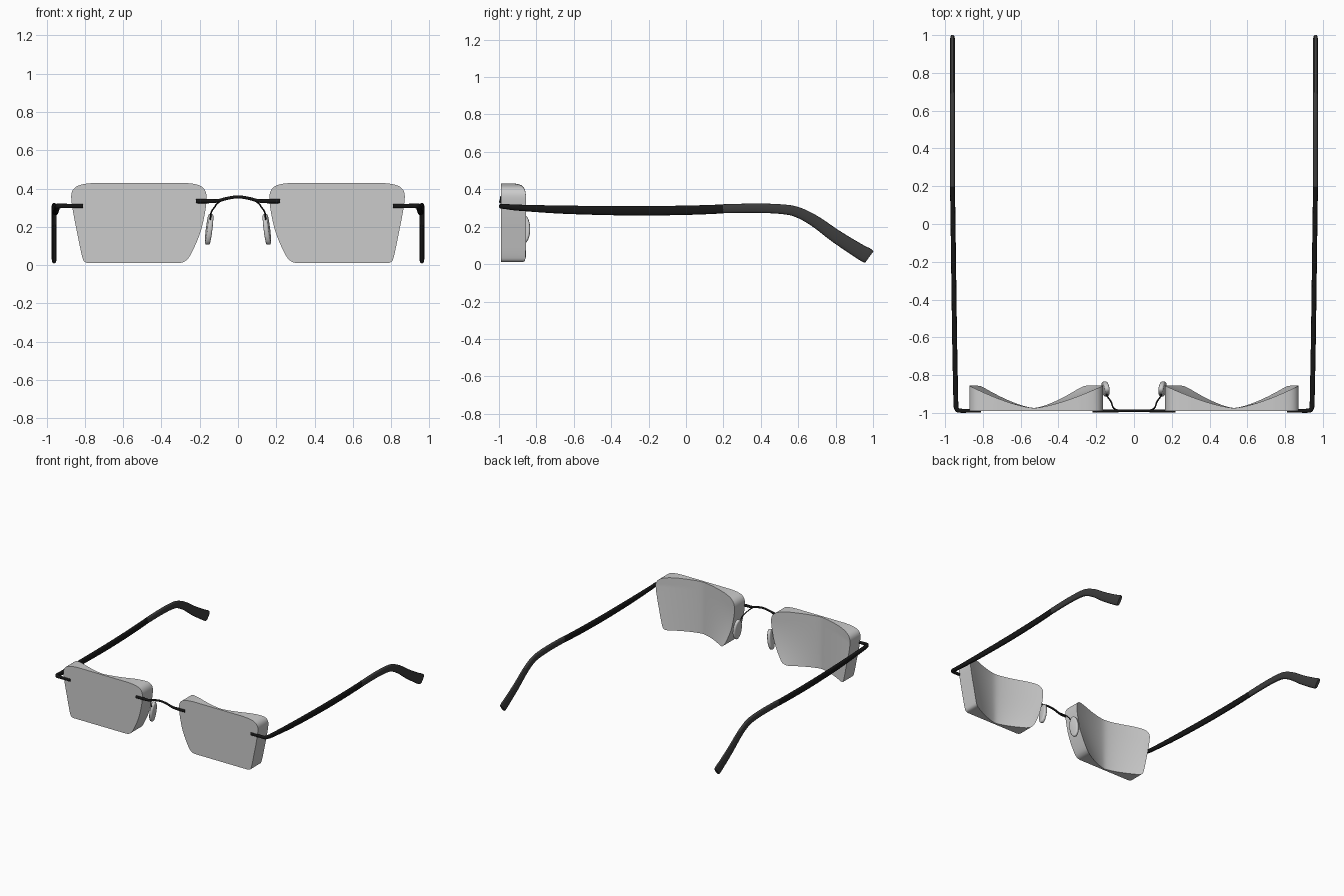
import bpy, bmesh, math
from mathutils import Vector, Matrix

if "Cube" in bpy.data.objects:
    bpy.data.objects.remove(bpy.data.objects["Cube"])


def material(name, v):
    m = bpy.data.materials.new(name)
    m.diffuse_color = (v, v, v, 1)
    m.use_nodes = True
    m.node_tree.nodes["Principled BSDF"].inputs["Base Color"].default_value = m.diffuse_color
    return m


BLACK = material("black_metal", 0.008)
DARK = material("dark_plastic", 0.045)


def finish(bm, name, mat=None, mirror=True, angle=40):
    bmesh.ops.recalc_face_normals(bm, faces=bm.faces)
    me = bpy.data.meshes.new(name)
    bm.to_mesh(me)
    bm.free()
    ob = bpy.data.objects.new(name, me)
    bpy.context.collection.objects.link(ob)
    if mat:
        me.materials.append(mat)
    bpy.ops.object.select_all(action='DESELECT')
    ob.select_set(True)
    bpy.context.view_layer.objects.active = ob
    bpy.ops.object.shade_smooth_by_angle(angle=math.radians(angle))
    if mirror:
        ob.modifiers.new("mirror", 'MIRROR').use_mirror_merge = False
    return ob


def spline(pts, n):
    """Catmull-Rom through tuples of any length."""
    p = [pts[0]] + list(pts) + [pts[-1]]
    out = []
    for i in range(1, len(p) - 2):
        for k in range(n):
            t = k / n
            out.append([0.5 * (2 * b + (c - a) * t + (2 * a - 5 * b + 4 * c - d) * t * t
                               + (3 * b - a - 3 * c + d) * t ** 3)
                        for a, b, c, d in zip(p[i - 1], p[i], p[i + 1], p[i + 2])])
    out.append(list(pts[-1]))
    return out


def sweep(name, pts, mat, mirror=True, power=1.0, n=5, sides=16):
    """Sweep an oval; each point is x, y, z, half width, half height."""
    path = spline(pts, n)
    pos = [Vector(q[:3]) for q in path]
    bm = bmesh.new()
    rings = []
    for i, q in enumerate(path):
        tan = (pos[min(i + 1, len(pos) - 1)] - pos[max(i - 1, 0)]).normalized()
        side = tan.cross(Vector((0, 0, 1))).normalized()
        up = side.cross(tan)
        ring = []
        for k in range(sides):
            a = 2 * math.pi * k / sides
            c, s = math.cos(a), math.sin(a)
            ring.append(bm.verts.new(pos[i] + side * q[3] * math.copysign(abs(c) ** power, c)
                                     + up * q[4] * math.copysign(abs(s) ** power, s)))
        rings.append(ring)
    for r0, r1 in zip(rings, rings[1:]):
        for k in range(sides):
            j = (k + 1) % sides
            bm.faces.new((r0[k], r0[j], r1[j], r1[k]))
    bm.faces.new(rings[0])
    bm.faces.new(rings[-1])
    return finish(bm, name, mat, mirror)


# Lenses: flat front, back hollowed along x, outline given as z, inner x, outer x
outline = [(0.01, 0.31, 0.78), (0.018, 0.28, 0.803), (0.05, 0.25, 0.816), (0.155, 0.202, 0.838),
           (0.25, 0.177, 0.857), (0.33, 0.165, 0.87), (0.38, 0.168, 0.869), (0.41, 0.19, 0.845),
           (0.424, 0.23, 0.80), (0.43, 0.29, 0.74)]
rows = spline(outline, 4)
COLS = 28
bm = bmesh.new()
front, back = [], []
for z, xi, xo in rows:
    h = min(z / 0.36, 1)
    fr, bk = [], []
    for c in range(COLS + 1):
        x = xi + (xo - xi) * c / COLS
        reach = 0.28 + 0.062 * h if x > 0.53 else 0.255 + 0.11 * math.sin(h * math.pi / 2)
        u = min(abs(x - 0.53) / reach, 1)
        fr.append(bm.verts.new((x, -0.99, z)))
        bk.append(bm.verts.new((x, -0.974 + 0.118 * u ** 1.45, z)))
    front.append(fr)
    back.append(bk)
for g in (front, back):
    for a, b in zip(g, g[1:]):
        for c in range(COLS):
            bm.faces.new((a[c], a[c + 1], b[c + 1], b[c]))
rim = lambda g: (g[0] + [r[-1] for r in g[1:-1]] + g[-1][::-1] + [r[0] for r in g[-2:0:-1]])
f, b = rim(front), rim(back)
for i in range(len(f)):
    j = (i + 1) % len(f)
    bm.faces.new((f[i], f[j], b[j], b[i]))
finish(bm, "lens")

# Bridge wire arching between the lenses, with thicker ends over the glass
half = [(0.22, -0.99, 0.334, 0.009, 0.011), (0.15, -0.99, 0.334, 0.009, 0.011),
        (0.105, -0.99, 0.336, 0.008, 0.009), (0.055, -0.988, 0.349, 0.007, 0.008)]
mid = [(0, -0.988, 0.356, 0.007, 0.008)]
sweep("bridge", half + mid + [(-p[0],) + p[1:] for p in half[::-1]], BLACK, mirror=False)

# Nose pad wires
sweep("pad_wire", [(0.08, -0.987, 0.342, 0.004, 0.004), (0.108, -0.975, 0.322, 0.004, 0.004),
                   (0.122, -0.94, 0.303, 0.004, 0.004), (0.14, -0.915, 0.275, 0.004, 0.004),
                   (0.145, -0.90, 0.235, 0.004, 0.004), (0.15, -0.875, 0.21, 0.004, 0.004)],
      BLACK, sides=10)

# Nose pads: rounded, tilted oval discs
bm = bmesh.new()
bmesh.ops.create_cone(bm, cap_ends=True, segments=32, radius1=1, radius2=1, depth=0.026,
                      matrix=Matrix.Rotation(math.pi / 2, 4, 'Y'))
bmesh.ops.scale(bm, vec=(1, 0.04, 0.081), verts=bm.verts)
caps = [e for e in bm.edges if abs(e.verts[0].co.x - e.verts[1].co.x) < 1e-5]
bmesh.ops.bevel(bm, geom=caps, offset=0.009, segments=3, profile=0.5, affect='EDGES')
bmesh.ops.transform(bm, verts=bm.verts, matrix=Matrix.Translation((0.151, -0.873, 0.187))
                    @ Matrix.Rotation(math.radians(-7), 4, 'Y')
                    @ Matrix.Rotation(math.radians(-8), 4, 'Z'))
finish(bm, "nose_pad")

# Temples: pin over the lens, rounded corner, then a long arm
sweep("temple_arm", [(0.81, -0.989, 0.309, 0.010, 0.011), (0.87, -0.989, 0.309, 0.010, 0.011),
                     (0.922, -0.988, 0.309, 0.011, 0.012), (0.938, -0.98, 0.309, 0.012, 0.013),
                     (0.943, -0.955, 0.307, 0.013, 0.014), (0.944, -0.9, 0.302, 0.013, 0.016),
                     (0.949, -0.65, 0.291, 0.013, 0.022), (0.954, -0.3, 0.285, 0.013, 0.025),
                     (0.958, 0.0, 0.288, 0.013, 0.025), (0.961, 0.2, 0.295, 0.013, 0.024)],
      BLACK, power=0.75)

# Temple tips: sleeve that bends down and widens behind the ear
sweep("temple_tip", [(0.961, 0.198, 0.296, 0.013, 0.024), (0.961, 0.38, 0.299, 0.013, 0.025),
                     (0.961, 0.52, 0.293, 0.013, 0.026), (0.961, 0.60, 0.276, 0.013, 0.028),
                     (0.961, 0.69, 0.229, 0.013, 0.031), (0.961, 0.80, 0.15, 0.013, 0.035),
                     (0.961, 0.92, 0.073, 0.013, 0.039), (0.961, 0.968, 0.046, 0.013, 0.041),
                     (0.961, 0.98, 0.038, 0.011, 0.036)],
      DARK, power=0.7)
